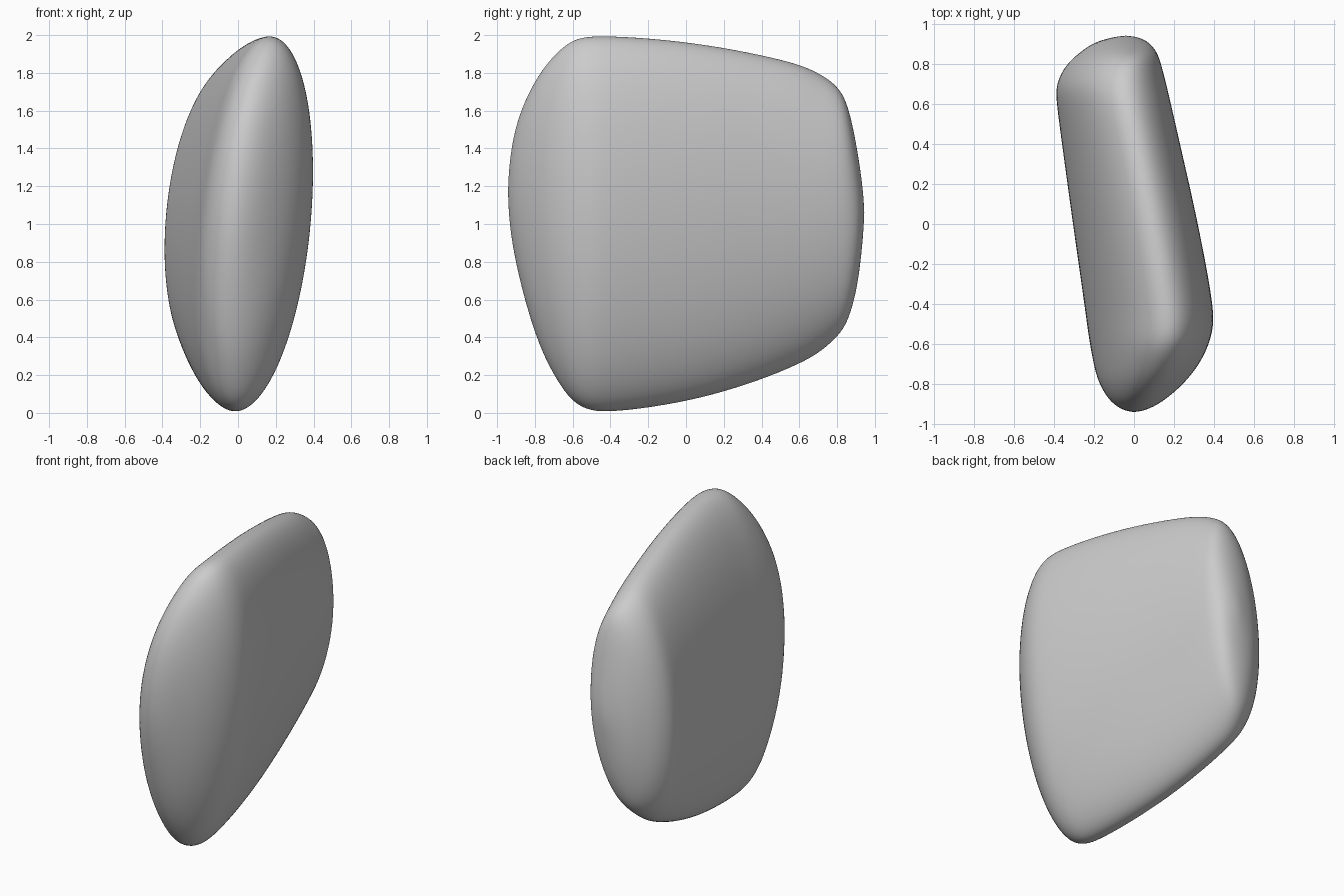
import bpy, bmesh, math

if "Cube" in bpy.data.objects:
    bpy.data.objects.remove(bpy.data.objects["Cube"])

# Stations along y: (y, x_min, x_max, z_min, z_max)
STATIONS = [
    (-0.935, -0.045, 0.05, 1.00, 1.33),
    (-0.90, -0.11, 0.13, 0.77, 1.55),
    (-0.80, -0.17, 0.245, 0.40, 1.77),
    (-0.70, -0.193, 0.32, 0.19, 1.90),
    (-0.60, -0.21, 0.367, 0.045, 1.985),
    (-0.50, -0.225, 0.39, 0.003, 2.00),
    (-0.40, -0.238, 0.383, 0.00, 2.00),
    (-0.20, -0.267, 0.35, 0.02, 1.99),
    (0.10, -0.31, 0.29, 0.075, 1.957),
    (0.40, -0.352, 0.222, 0.17, 1.90),
    (0.60, -0.38, 0.178, 0.255, 1.85),
    (0.70, -0.387, 0.155, 0.31, 1.805),
    (0.80, -0.335, 0.13, 0.395, 1.74),
    (0.86, -0.265, 0.11, 0.48, 1.64),
    (0.91, -0.20, 0.075, 0.67, 1.38),
    (0.935, -0.11, 0.025, 0.90, 1.20),
]
LEAN = 0.09      # sideways lean of every section
SIDES = 32

bm = bmesh.new()
rings = []
for y, x0, x1, z0, z1 in STATIONS:
    cx, cz = (x0 + x1) / 2, (z0 + z1) / 2
    rx, rz = (x1 - x0) / 2, (z1 - z0) / 2
    ring = []
    for i in range(SIDES):
        a = 2 * math.pi * i / SIDES
        dz = rz * math.sin(a)
        ring.append(bm.verts.new((cx + rx * math.cos(a) + LEAN * dz, y, cz + dz)))
    rings.append(ring)

# Skin between the sections
for a, b in zip(rings, rings[1:]):
    for i in range(SIDES):
        j = (i + 1) % SIDES
        bm.faces.new((a[i], a[j], b[j], b[i]))

# Closed ends
for ring, tip in ((rings[0], (0.0, -0.943, 1.17)), (rings[-1], (-0.04, 0.945, 1.06))):
    v = bm.verts.new(tip)
    for i in range(SIDES):
        bm.faces.new((ring[i], ring[(i + 1) % SIDES], v))

bmesh.ops.recalc_face_normals(bm, faces=bm.faces)
mesh = bpy.data.meshes.new("smooth_stone")
bm.to_mesh(mesh)
bm.free()
for p in mesh.polygons:
    p.use_smooth = True
stone = bpy.data.objects.new("smooth_stone", mesh)
bpy.context.collection.objects.link(stone)

# Soft rounding
sub = stone.modifiers.new("rounding", 'SUBSURF')
sub.levels = sub.render_levels = 2
